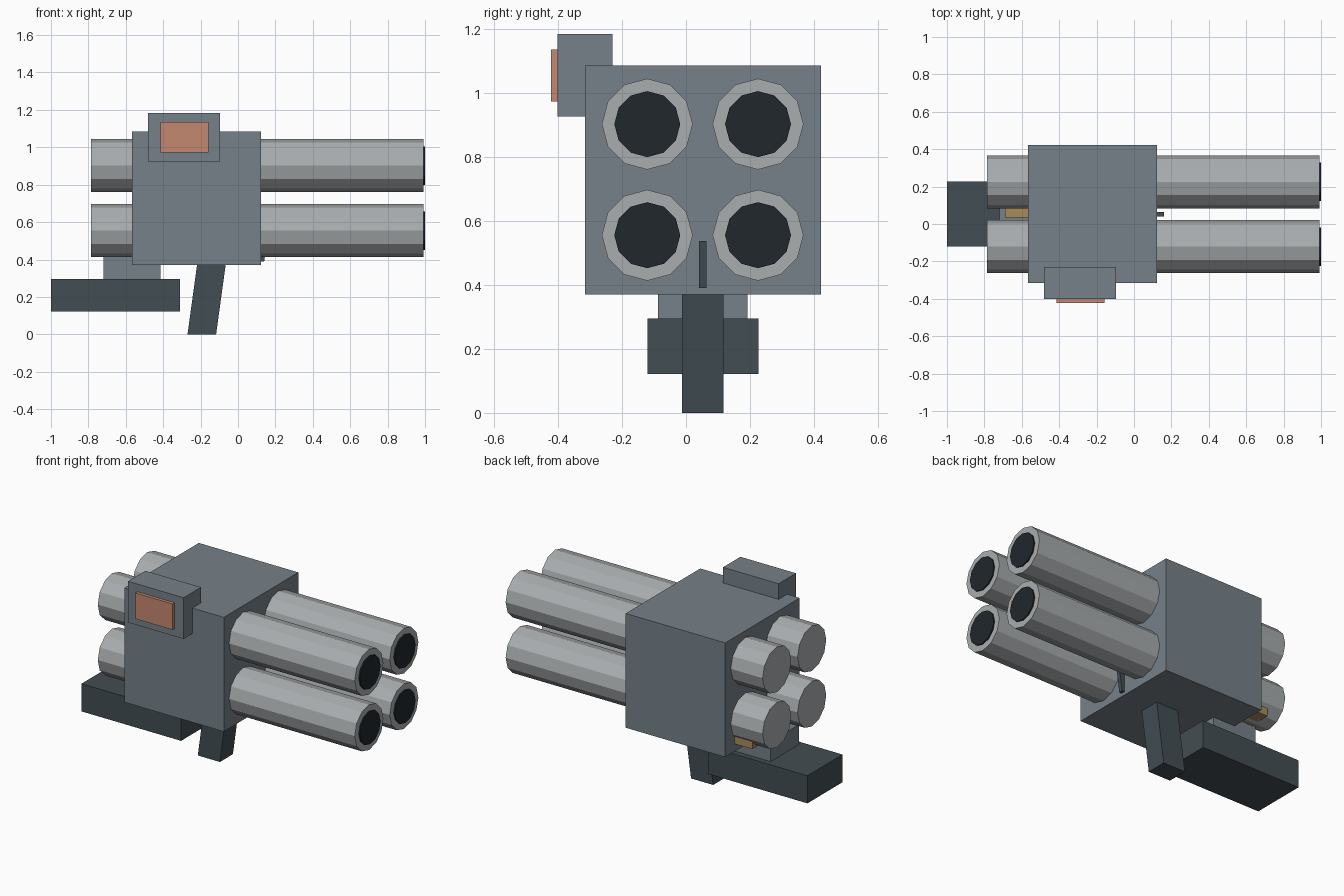
import bpy, math

if "Cube" in bpy.data.objects:
    bpy.data.objects.remove(bpy.data.objects["Cube"])


def material(name, rgb):
    m = bpy.data.materials.new(name)
    m.diffuse_color = (*rgb, 1)
    m.use_nodes = True
    m.node_tree.nodes["Principled BSDF"].inputs["Base Color"].default_value = m.diffuse_color
    return m


STEEL = material("blue_grey", (0.18, 0.22, 0.25))
LIGHT = material("light_grey", (0.40, 0.42, 0.43))
DARK = material("dark_grey", (0.055, 0.075, 0.085))
BLACK = material("bore_black", (0.015, 0.02, 0.025))
ORANGE = material("copper_glass", (0.55, 0.25, 0.16))
GOLD = material("brass", (0.40, 0.26, 0.10))


def box(name, x, y, z, mat, lean=0.0):
    """Box from (min, max) ranges; lean shifts the top along x."""
    verts = [(px + (lean if k else 0), py, pz)
             for k, pz in enumerate(z) for py in y for px in x]
    faces = [(0, 2, 3, 1), (4, 5, 7, 6), (0, 1, 5, 4),
             (2, 6, 7, 3), (0, 4, 6, 2), (1, 3, 7, 5)]
    mesh = bpy.data.meshes.new(name)
    mesh.from_pydata(verts, [], faces)
    mesh.materials.append(mat)
    ob = bpy.data.objects.new(name, mesh)
    bpy.context.collection.objects.link(ob)
    return ob


def tube(name, x0, x1, y, z, r, mat):
    """Twelve-sided cylinder along x."""
    bpy.ops.mesh.primitive_cylinder_add(
        vertices=12, radius=r, depth=x1 - x0,
        location=((x0 + x1) / 2, y, z), rotation=(0, math.pi / 2, 0))
    ob = bpy.context.object
    ob.name = name
    ob.data.materials.append(mat)


# main housing
box("housing", (-0.567, 0.122), (-0.315, 0.422), (0.37, 1.085), STEEL)

# four launch tubes with dark bores
for row, z in (("lower", 0.555), ("upper", 0.902)):
    for side, y in (("right", -0.121), ("left", 0.225)):
        tube(f"{row}_{side}_tube", -0.787, 0.992, y, z, 0.142, LIGHT)
        tube(f"{row}_{side}_bore", 0.93, 1.0, y, z, 0.103, BLACK)

# shoulder rest and its bracket
box("shoulder_rest", (-1.0, -0.31), (-0.12, 0.227), (0.122, 0.295), DARK)
box("rest_bracket", (-0.72, -0.415), (-0.087, 0.192), (0.28, 0.42), STEEL)

# slanted grip and trigger
box("grip", (-0.27, -0.117), (-0.012, 0.117), (0.0, 0.40), DARK, lean=0.055)
box("trigger", (0.10, 0.14), (0.04, 0.064), (0.39, 0.537), DARK, lean=0.02)

# side sight with coloured glass
box("sight", (-0.48, -0.095), (-0.402, -0.23), (0.925, 1.183), STEEL)
box("sight_glass", (-0.415, -0.158), (-0.422, -0.395), (0.973, 1.135), ORANGE)

# brass plate under the rear tubes
box("rear_plate", (-0.69, -0.55), (0.035, 0.33), (0.418, 0.47), GOLD)

# make all face directions consistent
import bmesh
for ob in bpy.data.objects:
    bm = bmesh.new()
    bm.from_mesh(ob.data)
    bmesh.ops.recalc_face_normals(bm, faces=bm.faces)
    bm.to_mesh(ob.data)
    bm.free()
